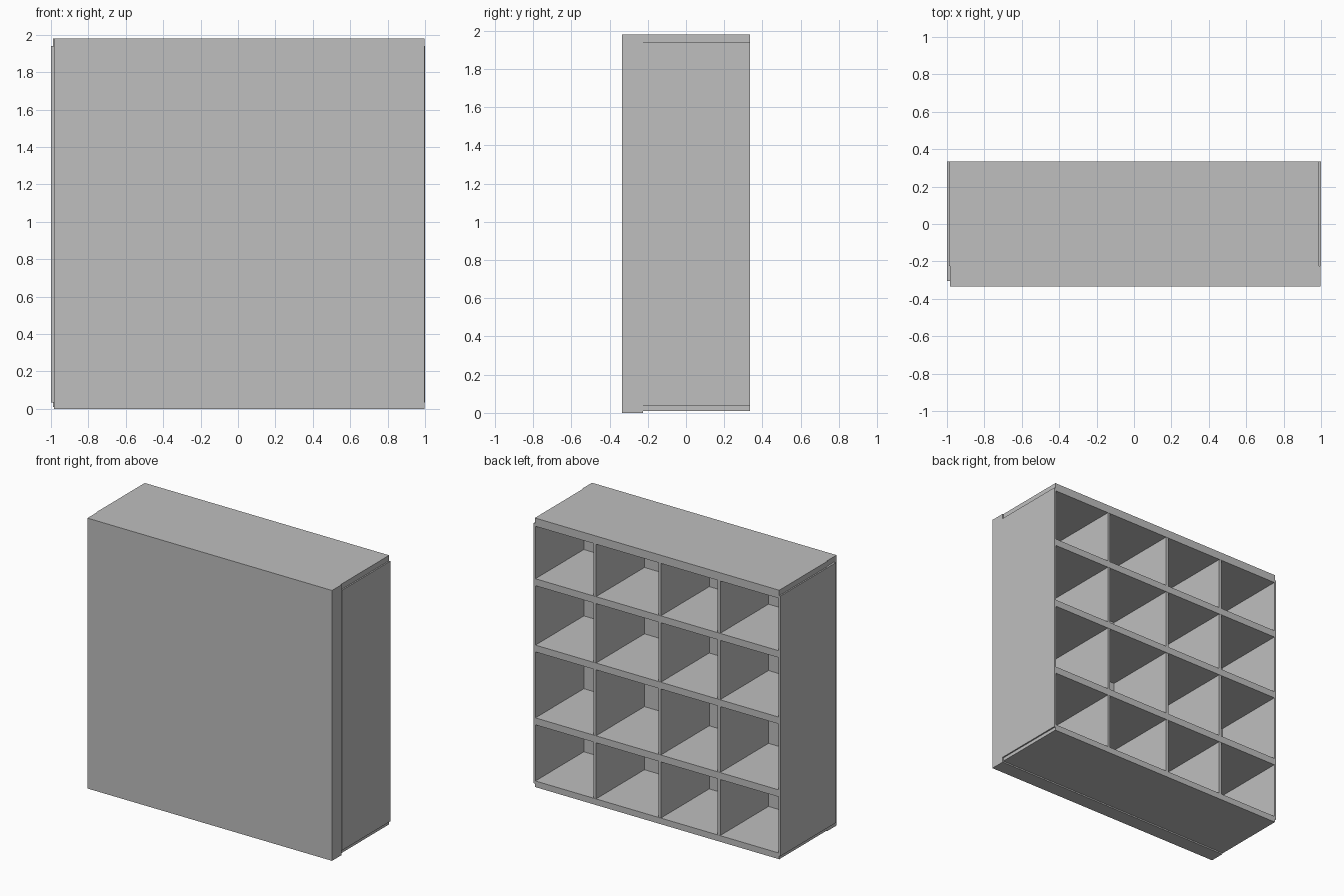
import bpy

if "Cube" in bpy.data.objects:
    bpy.data.objects.remove(bpy.data.objects["Cube"])

grey = bpy.data.materials.new("plain grey")
grey.diffuse_color = (0.52, 0.52, 0.52, 1)
grey.use_nodes = True
grey.node_tree.nodes["Principled BSDF"].inputs["Base Color"].default_value = grey.diffuse_color


def board(name, x0, x1, y0, y1, z0, z1):
    """Axis-aligned board given by its limits."""
    bpy.ops.mesh.primitive_cube_add(
        size=1, location=((x0 + x1) / 2, (y0 + y1) / 2, (z0 + z1) / 2))
    ob = bpy.context.object
    ob.name = name
    ob.scale = (x1 - x0, y1 - y0, z1 - z0)
    bpy.ops.object.transform_apply(location=False, rotation=False, scale=True)
    ob.data.materials.append(grey)
    return ob


BACK = 0.335     # open side of the cabinet
INNER = -0.225   # inner face of the closed panel

# Thick closed panel
board("closed_panel", -0.985, 0.996, -0.335, INNER, 0.0, 1.98)

# Top and bottom boards
board("top_board", -0.99, 0.99, INNER, BACK, 1.92, 1.98)
board("bottom_board", -0.99, 0.99, INNER, BACK, 0.01, 0.055)

# Side boards, slightly shorter than the case and standing proud of it
board("left_side", -1.0, -0.985, -0.305, BACK, 0.035, 1.94)
board("right_side", 0.985, 1.0, INNER, BACK, 0.035, 1.94)

# Shelves
shelves = [(0.466, 0.517), (1.0, 1.05), (1.485, 1.536)]
for i, (z0, z1) in enumerate(shelves):
    board(f"shelf_{i + 1}", -0.985, 0.985, INNER, BACK, z0, z1)

# Upright dividers between the shelves of each row
bottoms = [0.055] + [s[1] for s in shelves]
tops = [s[0] for s in shelves] + [1.92]
for row, (z0, z1) in enumerate(zip(bottoms, tops)):
    for col, x in enumerate((-0.50, -0.02, 0.505)):
        board(f"divider_{row + 1}_{col + 1}", x - 0.011, x + 0.011,
              INNER, BACK - 0.002, z0, z1)
